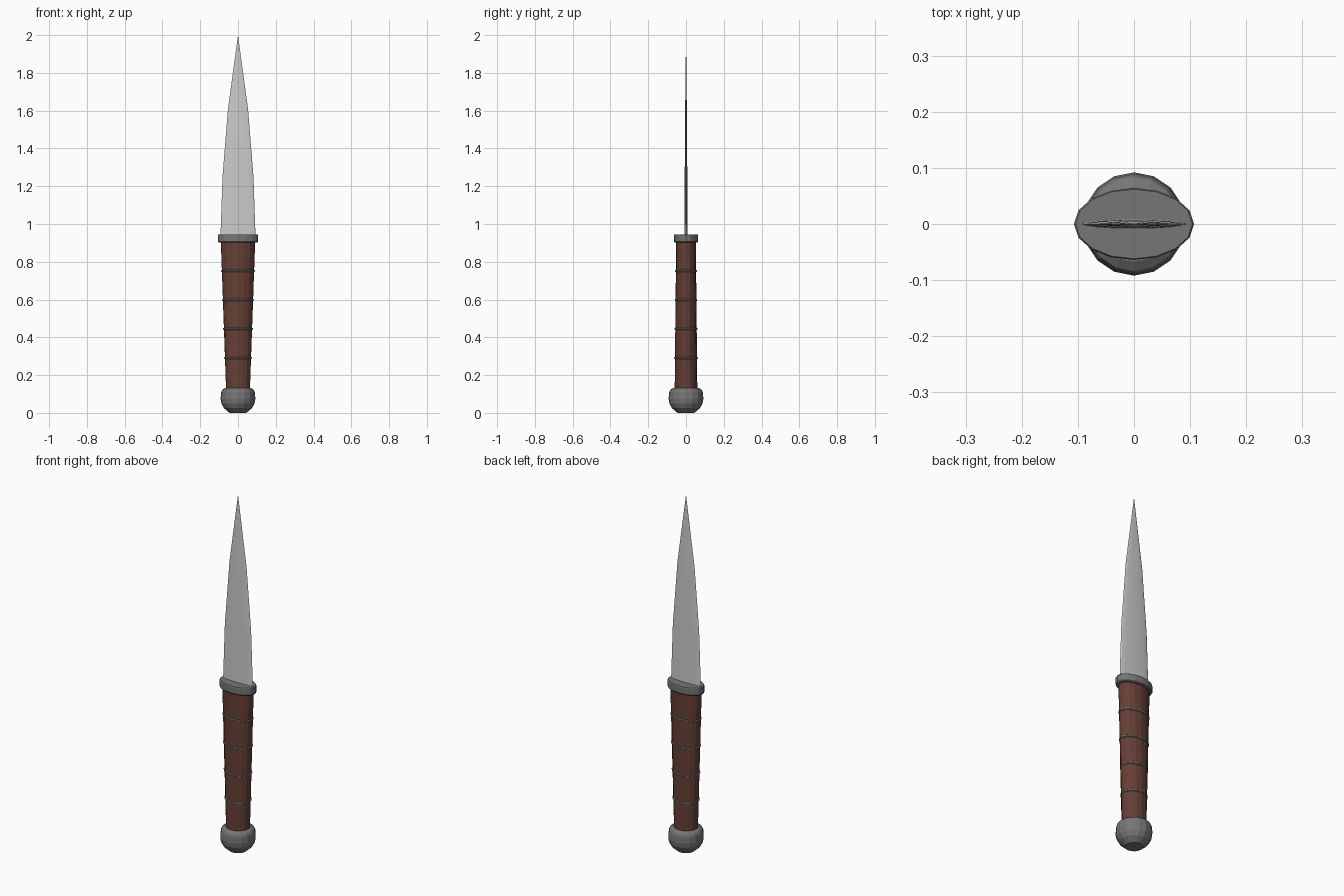
import bpy, bmesh, math

if "Cube" in bpy.data.objects:
    bpy.data.objects.remove(bpy.data.objects["Cube"])

SIDES = 16


def material(name, rgb):
    m = bpy.data.materials.new(name)
    m.diffuse_color = (*rgb, 1)
    m.use_nodes = True
    m.node_tree.nodes["Principled BSDF"].inputs["Base Color"].default_value = m.diffuse_color
    return m


steel = material("steel", (0.75, 0.75, 0.75))
dark_metal = material("dark_metal", (0.18, 0.18, 0.18))
leather = material("leather", (0.13, 0.05, 0.036))


def loft(name, rings, mat, tip=None):
    """Skin elliptical rings given as (z, x radius, y radius), optionally to a point."""
    bm = bmesh.new()
    loops = []
    for z, rx, ry in rings:
        loops.append([bm.verts.new((rx * math.cos(a), ry * math.sin(a), z))
                      for a in (2 * math.pi * i / SIDES for i in range(SIDES))])
    for lo, hi in zip(loops, loops[1:]):
        for i in range(SIDES):
            j = (i + 1) % SIDES
            bm.faces.new((lo[i], lo[j], hi[j], hi[i]))
    bm.faces.new(loops[0][::-1])
    if tip is None:
        bm.faces.new(loops[-1])
    else:
        point = bm.verts.new((0, 0, tip))
        for i in range(SIDES):
            bm.faces.new((loops[-1][i], loops[-1][(i + 1) % SIDES], point))
    mesh = bpy.data.meshes.new(name)
    bm.to_mesh(mesh)
    bm.free()
    mesh.materials.append(mat)
    obj = bpy.data.objects.new(name, mesh)
    bpy.context.collection.objects.link(obj)
    return obj


# Rounded pommel
loft("pommel", [(0.0, 0.045, 0.045), (0.025, 0.074, 0.074), (0.05, 0.088, 0.088),
                (0.075, 0.092, 0.092), (0.11, 0.089, 0.089), (0.122, 0.084, 0.084),
                (0.133, 0.067, 0.067)], dark_metal)

# Grip, flattening and widening towards the guard
Z0, Z1 = 0.12, 0.91


def grip_radii(z):
    t = (z - Z0) / (Z1 - Z0)
    return 0.063 + 0.028 * t, 0.06 - 0.008 * t


loft("grip", [(z, *grip_radii(z)) for z in (Z0, Z1)], leather)

# Thin metal bands around the grip
for n, z in enumerate((0.29, 0.445, 0.598, 0.752), 1):
    rx, ry = grip_radii(z)
    loft(f"grip_band_{n}", [(z - 0.006, rx, ry), (z - 0.003, rx + 0.004, ry + 0.004),
                            (z + 0.003, rx + 0.004, ry + 0.004), (z + 0.006, rx, ry)],
         dark_metal)

# Oval guard
loft("guard", [(0.902, 0.102, 0.06), (0.907, 0.107, 0.064),
               (0.941, 0.107, 0.064), (0.945, 0.104, 0.062)], dark_metal)

# Double-edged blade with a lens-shaped section
loft("blade", [(0.93, 0.093, 0.0085), (1.25, 0.082, 0.007), (1.61, 0.053, 0.0045)],
     steel, tip=2.0)
